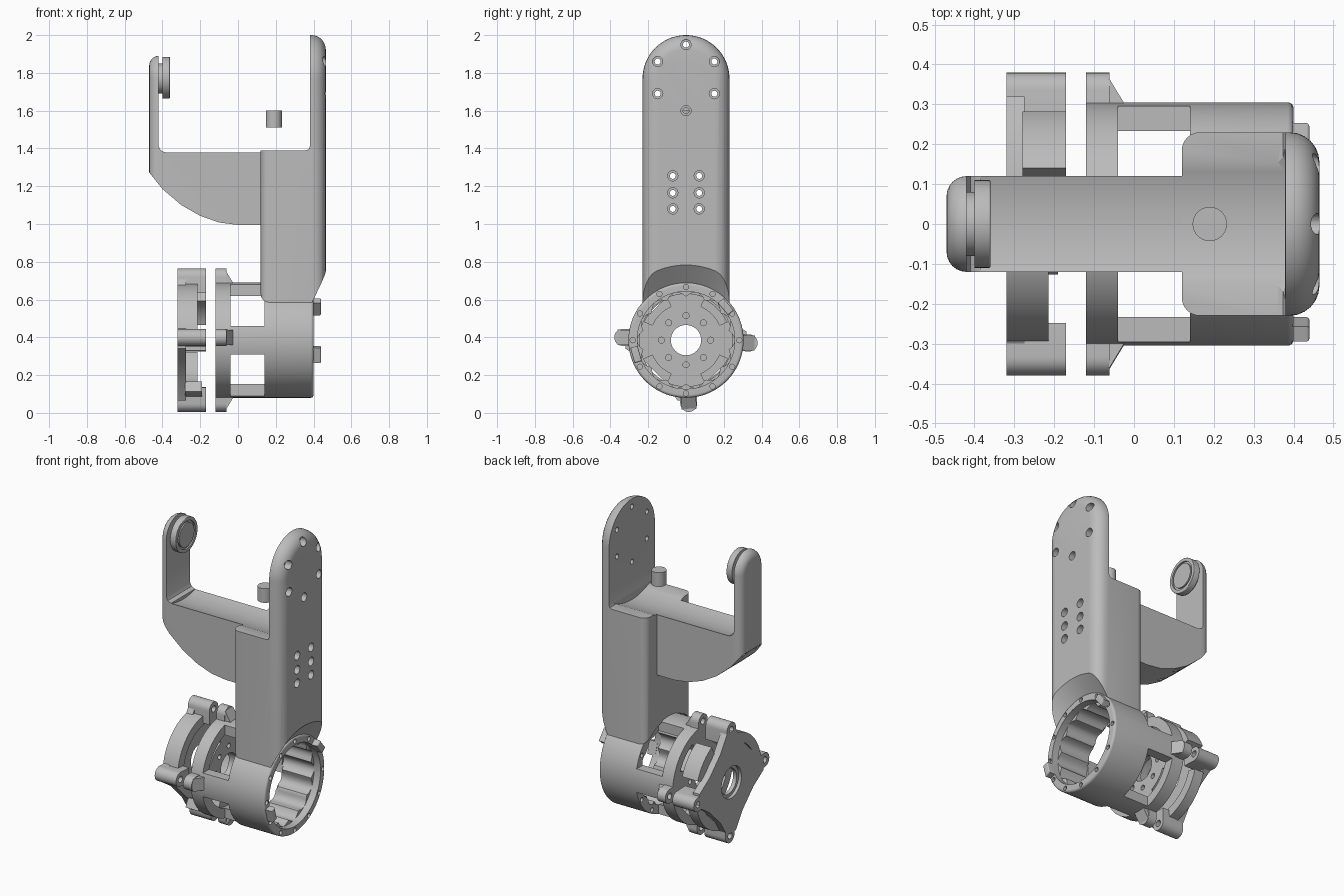
import bpy, bmesh, math
from mathutils import Matrix, Vector

if "Cube" in bpy.data.objects:
    bpy.data.objects.remove(bpy.data.objects["Cube"])

grey = bpy.data.materials.new("plain grey")
grey.use_nodes = True
grey.diffuse_color = (0.5, 0.5, 0.5, 1)
grey.node_tree.nodes["Principled BSDF"].inputs["Base Color"].default_value = (0.5, 0.5, 0.5, 1)

HUB = 0.385      # height of the lower drum axis
PIVOT = 1.77     # height of the upper pivot axis


def circle(r, cy=0, cz=HUB, n=48):
    return [(cy + r * math.cos(i * math.tau / n), cz + r * math.sin(i * math.tau / n)) for i in range(n)]


def sector(r0, r1, a0, a1, n=12):
    angles = [math.radians(a0 + (a1 - a0) * i / n) for i in range(n + 1)]
    ring = [(r1 * math.cos(a), HUB + r1 * math.sin(a)) for a in angles]
    return ring + [(r0 * math.cos(a), HUB + r0 * math.sin(a)) for a in reversed(angles)]


def tombstone(half, bottom, n=32):
    arc = [(half * math.cos(math.pi * i / n), PIVOT + half * math.sin(math.pi * i / n)) for i in range(n + 1)]
    return [(half, bottom)] + arc + [(-half, bottom)]


def bolt_circle(r, count, hole):
    return [circle(hole, r * math.cos(i * math.tau / count), HUB + r * math.sin(i * math.tau / count), 16)
            for i in range(count)]


def prism(name, outlines, a, b, axis="x", bevels=(), turn=0):
    """Extrude outlines from a to b; bevels are (position, width) of end rims."""
    place = {"x": lambda u, v, w: (w, u, v), "y": lambda u, v, w: (u, w, v),
             "z": lambda u, v, w: (u, v, w)}[axis]
    bm = bmesh.new()
    for pts in outlines:
        lo = [bm.verts.new(place(u, v, a)) for u, v in pts]
        hi = [bm.verts.new(place(u, v, b)) for u, v in pts]
        bm.faces.new(lo)
        bm.faces.new(hi)
        for i in range(len(pts)):
            j = (i + 1) % len(pts)
            bm.faces.new((lo[i], lo[j], hi[j], hi[i]))
    bmesh.ops.recalc_face_normals(bm, faces=bm.faces)
    for pos, width in bevels:
        rim = [e for e in bm.edges if all(abs(v.co["xyz".index(axis)] - pos) < 1e-5 for v in e.verts)]
        bmesh.ops.bevel(bm, geom=rim, offset=width, segments=6, profile=0.5,
                        affect="EDGES", clamp_overlap=False)
    centre = Matrix.Translation((0, 0, HUB))
    bm.transform(centre @ Matrix.Rotation(math.radians(turn), 4, "X") @ centre.inverted())
    return finish(name, bm)


def finish(name, bm):
    mesh = bpy.data.meshes.new(name)
    bm.to_mesh(mesh)
    bm.free()
    mesh.materials.append(grey)
    obj = bpy.data.objects.new(name, mesh)
    bpy.context.collection.objects.link(obj)
    return obj


def combine(obj, other, operation="DIFFERENCE", keep=False):
    mod = obj.modifiers.new("cut", "BOOLEAN")
    mod.operation, mod.solver, mod.object = operation, "EXACT", other
    bpy.context.view_layer.update()
    mesh = bpy.data.meshes.new_from_object(obj.evaluated_get(bpy.context.evaluated_depsgraph_get()))
    obj.modifiers.clear()
    obj.data = mesh
    if not keep:
        bpy.data.objects.remove(other)


def cut(obj, outlines, a, b, axis="x", **options):
    combine(obj, prism("cutter", outlines, a, b, axis, **options))


# Main bracket: tall rounded plate with a thick lower block
body = prism("main_bracket", [tombstone(0.23, 0.585)], 0.12, 0.465, bevels=((0.465, 0.075), (0.12, 0.045)))
step = [(0, 1.39), (0.36, 1.39), (0.374, 1.396), (0.38, 1.41), (0.38, 2.2), (0, 2.2)]
cut(body, [step], -0.4, 0.4, "y")
cut(body, [circle(0.3, n=64)], 0, 0.6)
bm = bmesh.new()
bmesh.ops.create_cone(bm, cap_ends=True, segments=64, radius1=0.29, radius2=0.43, depth=0.11,
                      matrix=Matrix.Translation((0.435, 0, HUB)) @ Matrix.Rotation(math.pi / 2, 4, "Y"))
combine(body, finish("cutter", bm))

# Side arm with a curved underside and a slim upright
arm = prism("side_arm", [tombstone(0.12, 0.95)], -0.47, 0.16, bevels=((-0.47, 0.05),))
side = [(0.16, 0.995), (0, 0.995), (-0.1, 1.008), (-0.2, 1.043), (-0.3, 1.1), (-0.4, 1.185), (-0.48, 1.285),
        (-0.48, 2), (-0.42, 2), (-0.42, 1.41), (-0.41, 1.39), (-0.39, 1.38), (0.16, 1.38)]
combine(arm, prism("cutter", [side], -0.3, 0.3, "y"), "INTERSECT")

# Shallow trough under the pivot, and the bolt holes
for part in (body, arm):
    cut(part, [circle(0.41, 0, PIVOT, 96)], -0.385, 0.379)
    through = [(y, z) for y in (-0.07, 0.07) for z in (1.08, 1.165, 1.255)]
    cut(part, [circle(0.016, y, z, 16) for y, z in through], -0.6, 0.6)
rim = [(0, 1.95), (0, 1.6)] + [(y, z) for y in (-0.15, 0.15) for z in (1.69, 1.86)]
cut(body, [circle(0.016, y, z, 16) for y, z in rim], 0.3, 0.6)
cut(body, [circle(0.027, y, z, 20) for y, z in rim + through], 0.42, 0.6)

# Pivot disc on the upright, and the loose pin
prism("pivot_neck", [circle(0.08, 0, PIVOT)], -0.43, -0.395)
disc = prism("pivot_disc", [circle(0.11, 0, 1.775)], -0.4, -0.36, bevels=((-0.36, 0.004),))
cut(disc, [circle(0.088, 0, 1.775)], -0.37, -0.3)
prism("pivot_disc_centre", [circle(0.076, 0, 1.775)], -0.375, -0.36)
prism("pin", [circle(0.043, 0.19, 0)], 1.51, 1.6, "z")

# Drum: fluted bore, four windows and a pierced end wall
drum = prism("drum", [circle(0.305, n=96)], -0.12, 0.4, bevels=((0.4, 0.015),))
flutes = []
for i in range(144):
    a = i * math.tau / 144
    r = 0.23 + 0.028 * abs(math.cos(7 * a))
    flutes.append((r * math.cos(a), HUB + r * math.sin(a)))
cut(drum, [circle(0.245, n=64)], -0.065, 0.15)
cut(drum, [flutes], 0.14, 0.36)
cut(drum, [circle(0.258, n=64)], 0.355, 0.5)
for k in range(4):
    window = [(0.075, HUB + 0.075), (0.4, HUB + 0.075), (0.4, HUB + 0.4), (0.075, HUB + 0.4)]
    cut(drum, [window], -0.04, 0.14, turn=90 * k)
cut(drum, [circle(0.08)] + bolt_circle(0.13, 8, 0.016), -0.2, 0)
cut(drum, [sector(0.195, 0.25, 90 * k + 24, 90 * k + 66) for k in range(4)], -0.2, -0.05)
cut(drum, bolt_circle(0.282, 12, 0.014), 0.1, 0.5)

# Rear cap: star shaped plate with arc walls
star = []
for k in range(4):
    c, s = round(math.cos(k * math.pi / 2)), round(math.sin(k * math.pi / 2))
    for r, t in ((0.22, -0.11), (0.32, -0.045), (0.32, 0.045), (0.22, 0.11)):
        star.append((r * c - t * s, HUB + r * s + t * c))
cap = prism("rear_cap", [star], -0.32, -0.275)
cut(cap, [circle(0.08)], -0.4, -0.2)
cut(cap, [circle(0.1)], -0.4, -0.3)
prism("cap_upper_wall", [sector(0.24, 0.3, 95, 172)], -0.32, -0.215)
prism("cap_lower_wall", [sector(0.24, 0.3, 282, 345)], -0.28, -0.215)
prism("cap_inner_wall", [sector(0.235, 0.3, 20, 62)], -0.28, -0.17)
prism("cap_lower_pad", [sector(0.24, 0.3, 245, 268)], -0.28, -0.19)

# Screw lugs on the drum and on the cap
end = [(0.335 + 0.045 * math.cos(a), HUB + 0.045 * math.sin(a))
       for a in (math.pi * (i / 12 - 0.5) for i in range(13))]
lug = [(0.25, HUB - 0.045)] + end + [(0.25, HUB + 0.045)]
for side_name, turn in (("back", -2.5), ("top", 90), ("front", 177.5), ("bottom", 272.5)):
    for owner, a, b in (("drum", -0.12, -0.062), ("cap", -0.32, -0.17)):
        part = prism(f"{owner}_{side_name}_lug", [lug], a, b, turn=turn)
        cut(part, [circle(0.02, 0.335, HUB, 16)], -0.5, 0.2, turn=turn)
    gusset = [(-0.063, HUB + 0.29), (-0.063, HUB + 0.365), (-0.025, HUB + 0.302), (-0.025, HUB + 0.29)]
    prism(f"{side_name}_gusset", [gusset], -0.04, 0.04, "y", turn=turn - 90)

# Small clips on the open end of the drum
for label, turn in (("lower", 196), ("upper", 40)):
    tab = [(0.255, HUB - 0.042), (0.295, HUB - 0.042), (0.295, HUB + 0.042), (0.255, HUB + 0.042)]
    prism(f"{label}_clip", [tab], 0.38, 0.44, turn=turn, bevels=((0.44, 0.008),))

# Smooth shading with sharp edges kept
bpy.ops.object.select_all(action="DESELECT")
for obj in bpy.context.collection.objects:
    if obj.type == "MESH":
        obj.select_set(True)
        bpy.context.view_layer.objects.active = obj
bpy.ops.object.shade_smooth_by_angle(angle=math.radians(30))
